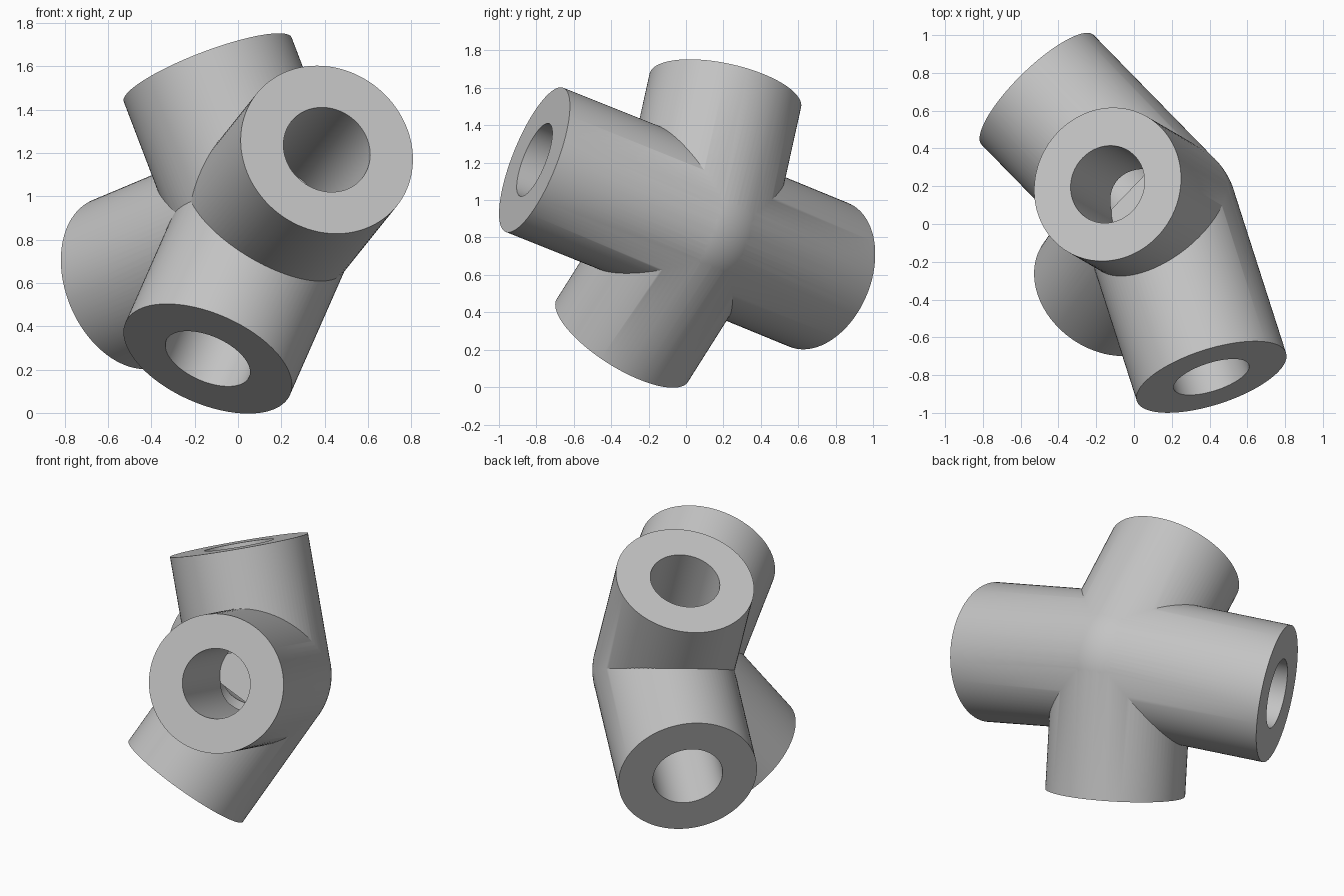
import bpy
import math
from mathutils import Vector

old = bpy.data.objects.get("Cube")
if old:
    bpy.data.objects.remove(old, do_unlink=True)

HUB = Vector((0.133, 0.052, 0.87))
RADIUS = 0.415
BORE = 0.209
FLOOR = 0.165  # distance from hub centre to the bore floors

# Centre of each socket mouth
MOUTHS = {
    "front_socket": Vector((0.41, -0.81, 1.215)),
    "lower_socket": Vector((-0.14, -0.34, 0.25)),
    "top_socket": Vector((-0.14, 0.21, 1.585)),
    "back_socket": Vector((-0.51, 0.71, 0.6)),
}

grey = bpy.data.materials.new("plain_grey")
grey.use_nodes = True
colour = (0.55, 0.55, 0.55, 1)
grey.diffuse_color = colour
grey.node_tree.nodes["Principled BSDF"].inputs["Base Color"].default_value = colour


def rod(name, start, end, radius):
    axis = end - start
    bpy.ops.mesh.primitive_cylinder_add(
        vertices=96, radius=radius, depth=axis.length,
        location=(start + end) / 2,
        rotation=axis.to_track_quat("Z", "Y").to_euler())
    obj = bpy.context.object
    obj.name = name
    obj.data.materials.append(grey)
    return obj


def combine(target, tool, operation):
    mod = target.modifiers.new(tool.name, "BOOLEAN")
    mod.operation = operation
    mod.solver = "EXACT"
    mod.object = tool
    bpy.context.view_layer.objects.active = target
    bpy.ops.object.modifier_apply(modifier=mod.name)
    bpy.data.objects.remove(tool, do_unlink=True)


# Rounded hub
bpy.ops.mesh.primitive_uv_sphere_add(
    segments=96, ring_count=48, radius=RADIUS * 1.002, location=HUB)
connector = bpy.context.object
connector.name = "four_way_pipe_connector"
connector.data.materials.append(grey)

# Sockets merged into the hub
for name, mouth in MOUTHS.items():
    combine(connector, rod(name, HUB, mouth, RADIUS), "UNION")

# Flat-bottomed bores cut into each socket
for name, mouth in MOUTHS.items():
    out = (mouth - HUB).normalized()
    bore = rod(name + "_bore", HUB + out * FLOOR, mouth + out * 0.1, BORE)
    combine(connector, bore, "DIFFERENCE")

# Smooth walls with crisp rims
bpy.ops.object.select_all(action="DESELECT")
connector.select_set(True)
bpy.context.view_layer.objects.active = connector
bpy.ops.object.shade_smooth_by_angle(angle=math.radians(30))
